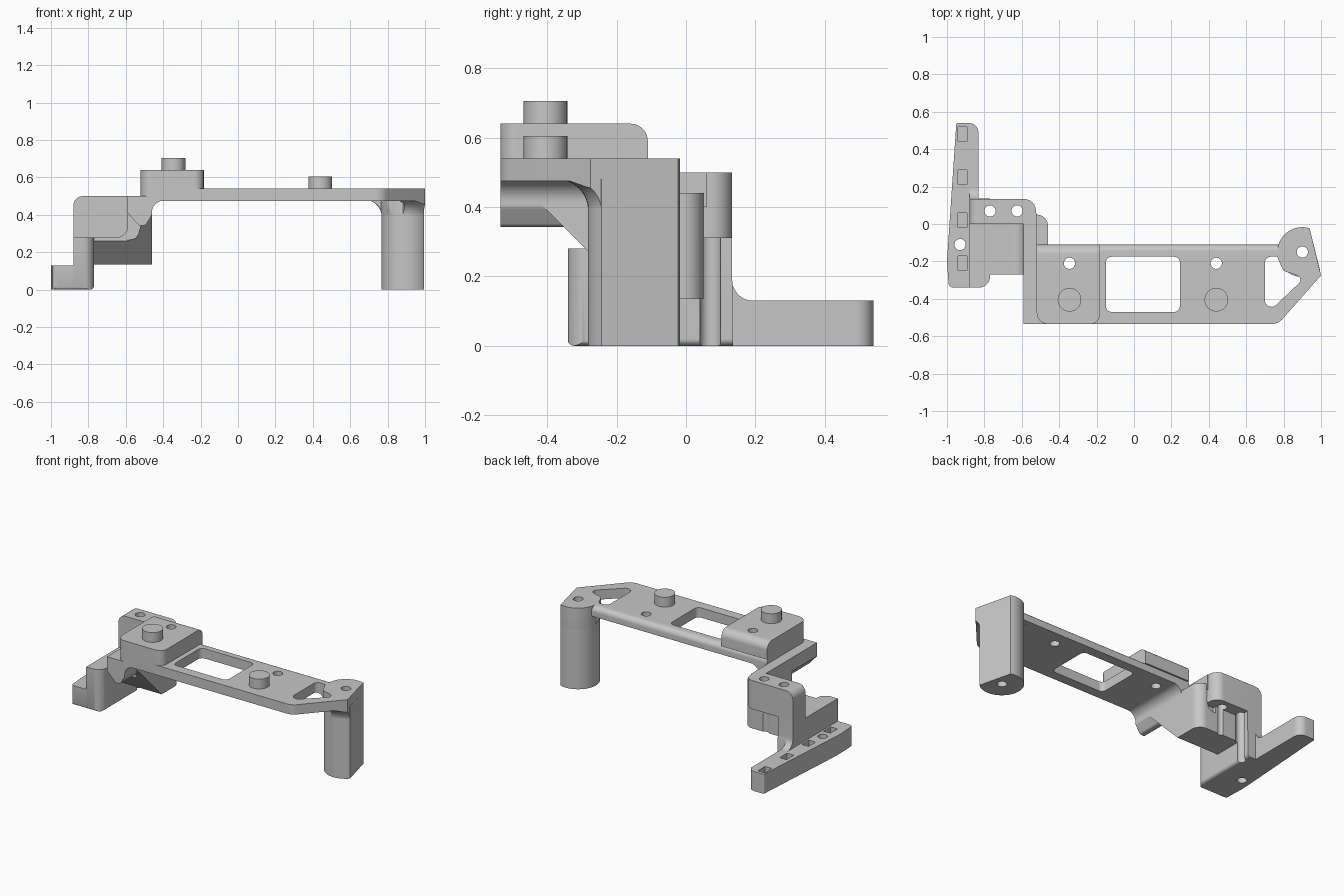
import bpy, bmesh, math
from mathutils import Vector

if "Cube" in bpy.data.objects:
    bpy.data.objects.remove(bpy.data.objects["Cube"])

grey = bpy.data.materials.new("plain grey")
grey.use_nodes = True
grey.diffuse_color = (0.57, 0.57, 0.57, 1)
grey.node_tree.nodes["Principled BSDF"].inputs["Base Color"].default_value = grey.diffuse_color

PLACE = {"z": lambda u, v, w: (u, v, w),
         "y": lambda u, v, w: (u, w, v),
         "x": lambda u, v, w: (w, u, v)}


def rounded(points, steps=8):
    """Outline whose corners (u, v, radius) are replaced by arcs."""
    out = []
    for i, pt in enumerate(points):
        p = Vector(pt[:2])
        r = pt[2] if len(pt) > 2 else 0
        if not r:
            out.append(p)
            continue
        u = (Vector(points[i - 1][:2]) - p).normalized()
        v = (Vector(points[(i + 1) % len(points)][:2]) - p).normalized()
        half = u.angle(v) / 2
        centre = p + (u + v).normalized() * r / math.sin(half)
        a = p + u * r / math.tan(half) - centre
        b = p + v * r / math.tan(half) - centre
        out += [centre + a.lerp(b, k / steps).normalized() * r for k in range(steps + 1)]
    return out


def finish(name, bm):
    bmesh.ops.recalc_face_normals(bm, faces=bm.faces)
    mesh = bpy.data.meshes.new(name)
    bm.to_mesh(mesh)
    bm.free()
    mesh.materials.append(grey)
    ob = bpy.data.objects.new(name, mesh)
    bpy.context.collection.objects.link(ob)
    return ob


def prism(name, axis, points, lo, hi):
    bm = bmesh.new()
    outline = rounded(points)
    rings = [[bm.verts.new(PLACE[axis](p[0], p[1], w)) for p in outline] for w in (lo, hi)]
    bm.faces.new(rings[0])
    bm.faces.new(rings[1])
    for i in range(len(outline)):
        bm.faces.new((rings[0][i - 1], rings[0][i], rings[1][i], rings[1][i - 1]))
    return finish(name, bm)


def arc(x, y, r, start, end, n=32):
    return [(x + r * math.cos(math.radians(start + (end - start) * k / n)),
             y + r * math.sin(math.radians(start + (end - start) * k / n))) for k in range(n + 1)]


def cylinder(name, x, y, r, lo, hi):
    return prism(name, "z", arc(x, y, r, 0, 360, 40)[:-1], lo, hi)


def rect(x0, x1, y0, y1, r=0):
    return [(x0, y0, r), (x1, y0, r), (x1, y1, r), (x0, y1, r)]


def combine(ob, tools, operation="DIFFERENCE"):
    """Apply booleans and drop the helper solids."""
    for t in tools:
        mod = ob.modifiers.new("shape", "BOOLEAN")
        mod.operation, mod.solver, mod.object = operation, "EXACT", t
    graph = bpy.context.evaluated_depsgraph_get()
    mesh = bpy.data.meshes.new_from_object(ob.evaluated_get(graph))
    ob.modifiers.clear()
    ob.data = mesh
    for t in tools:
        bpy.data.objects.remove(t)
    return ob


def drill(x, y):
    return cylinder("drill", x, y, 0.03, -0.1, 0.9)


# Main plate with rounded rear edge, window and holes
PEGS = (-0.345, 0.44)
LEG = (0.9, -0.15)
R = 0.133


def end_window():
    return prism("cutter", "z", [(0.70, -0.175, 0.03), (0.70, -0.49, 0.035), (0.91, -0.29, 0.025),
                                 (0.855, -0.268, 0.02), (0.80, -0.252, 0.03), (0.765, -0.175)],
                 0.3, 0.7)


plate = prism("main_plate", "x", [(-0.535, 0.475), (-0.11, 0.475), (-0.11, 0.54, 0.035),
                                  (-0.535, 0.54)], -0.52, 0.78)
combine(plate, [prism("limit", "z", [(-0.52, -0.535, 0.06), (0.74, -0.535), (0.78, -0.2),
                                     (0.78, 0), (-0.52, 0)], 0.3, 0.7)], "INTERSECT")
combine(plate, [prism("cutter", "z", rect(-0.15, 0.245, -0.47, -0.175, 0.03), 0.3, 0.7),
                end_window()] + [drill(x, -0.21) for x in PEGS])

# Pointed plate end over the leg
end_outline = [(0.70, -0.535), (0.77, -0.535, 0.08), (1.0, -0.275)] + arc(*LEG, R, 73, 180) + [(0.70, -0.15)]
end = prism("plate_end", "z", end_outline, 0.475, 0.54)
combine(end, [end_window(), drill(*LEG)])

# Leg and the flare joining it to the plate
leg = prism("leg", "z", arc(*LEG, R, 73, 315, 48), 0, 0.48)
combine(leg, [drill(*LEG)])
bm = bmesh.new()
rings = []
for k in range(9):
    t = math.pi / 2 * k / 8
    ring = arc(*LEG, R + 0.09 * (1 - math.cos(t)) - 0.001, 0, 360, 48)[:-1]
    rings.append([bm.verts.new((x, y, 0.39 + 0.09 * math.sin(t))) for x, y in ring])
for low, high in zip(rings, rings[1:]):
    for i in range(48):
        bm.faces.new((low[i - 1], low[i], high[i], high[i - 1]))
bm.faces.new(rings[0])
bm.faces.new(rings[-1])
flare = finish("leg_flare", bm)
combine(flare, [prism("limit", "z", end_outline, 0.2, 0.6)], "INTERSECT")
combine(flare, [end_window(), drill(*LEG)])

# Raised pad: rounded front corners and rounded rear top edge
pad = prism("raised_pad", "x", [(-0.535, 0.53), (-0.11, 0.53), (-0.11, 0.64, 0.05),
                                (-0.535, 0.64)], -0.52, -0.183)
combine(pad, [prism("limit", "z", [(-0.52, -0.535, 0.06), (-0.183, -0.535, 0.05),
                                   (-0.183, 0), (-0.52, 0)], 0.4, 0.8)], "INTERSECT")
combine(pad, [drill(PEGS[0], -0.21)])
for name, x, top in zip(("tall_peg", "short_peg"), PEGS, (0.705, 0.605)):
    cylinder(name, x, -0.405, 0.063, 0.5, top)

# Rail under the plate's side
prism("side_rail", "y", [(-0.59, 0.5), (-0.39, 0.5), (-0.39, 0.475), (-0.46, 0.475, 0.06),
                         (-0.46, 0.40, 0.03), (-0.495, 0.343, 0.02), (-0.53, 0.343, 0.02),
                         (-0.59, 0.41)], -0.535, -0.11)
prism("rail_extension", "z", rect(-0.59, -0.52, -0.2, 0.06), 0.4, 0.5)


def bolt_holes():
    return [drill(x, 0.07) for x in (-0.77, -0.625)]


# Sloped block below the rail and the low shelf beside it
block = prism("sloped_block", "x", [(-0.45, 0.44), (-0.145, 0.135), (0.05, 0.135), (0.05, 0.44)],
              -0.59, -0.46)
combine(block, [prism("limit", "z", [(-0.7, -0.5), (-0.46, -0.5), (-0.46, 0.05, 0.06), (-0.7, 0.05)],
                      0, 0.6),
                prism("limit", "y", [(-0.6, 0.1), (-0.45, 0.1), (-0.45, 0.45), (-0.6, 0.45), (-0.6, 0.42),
                                     (-0.52, 0.345), (-0.54, 0.27, 0.04), (-0.6, 0.265)], -0.6, 0.2)],
        "INTERSECT")
combine(block, bolt_holes())
shelf = prism("shelf", "x", [(-0.27, 0.28), (-0.27, 0.26), (-0.145, 0.135), (0.05, 0.135),
                             (0.05, 0.32), (0, 0.32), (0, 0.28)], -0.88, -0.59)
combine(shelf, bolt_holes())
prism("shelf_fillet", "y", [(-0.66, 0.265), (-0.66, 0.28), (-0.59, 0.28, 0.06), (-0.59, 0.44),
                            (-0.5, 0.44), (-0.5, 0.265)], -0.27, 0.03)

# Rear wall with two bolt holes
wall = prism("rear_wall", "y", [(-0.88, 0.31), (-0.525, 0.31), (-0.525, 0.5), (-0.88, 0.5, 0.05)], 0, 0.133)
combine(wall, [prism("limit", "z", [(-0.95, -0.1), (-0.525, -0.1), (-0.525, 0.133, 0.06),
                                    (-0.95, 0.133)], 0.2, 0.7)], "INTERSECT")
combine(wall, bolt_holes())


def soft_base():
    """Limits the lower edges of the foot and web."""
    return [prism("limit", "y", [(-1.01, 0, 0.02), (-0.77, 0, 0.02), (-0.77, 0.6), (-1.01, 0.6)], -0.5, 0.7),
            prism("limit", "x", [(-0.342, 0, 0.02), (0.6, 0), (0.6, 0.6), (-0.342, 0.6)], -1.1, -0.7)]


# Upright web between wall and foot
web = prism("upright_web", "x", [(-0.34, 0), (0.2, 0), (0.2, 0.13), (0.133, 0.13, 0.06),
                                 (0.133, 0.4), (0, 0.4), (0, 0.28), (-0.34, 0.28)], -0.88, -0.77)
combine(web, [prism("limit", "z", [(-0.9, -0.34), (-0.77, -0.34, 0.06), (-0.77, 0.135),
                                   (-0.832, 0.135), (-0.832, 0.3), (-0.9, 0.3)], -0.1, 0.6)]
        + soft_base(), "INTERSECT")
combine(web, [drill(-0.77, 0.07)])

# Tapered foot bar with blind slots and one through hole
foot = prism("foot_bar", "z", [(-0.99, -0.34, 0.025), (-0.84, -0.34), (-0.832, 0.1), (-0.832, 0.54, 0.05),
                               (-0.95, 0.54, 0.01), (-1.0, -0.2)], 0, 0.13)
combine(foot, soft_base(), "INTERSECT")
slots = [prism("cutter", "z", rect(-0.942, -0.892, y - 0.038, y + 0.038), 0.06, 0.3)
         for y in (0.48, 0.25, 0.02, -0.21)]
combine(foot, slots + [drill(-0.93, -0.11)])

# Smooth curved faces, crisp edges
bpy.ops.object.select_all(action="DESELECT")
for ob in bpy.context.collection.objects:
    if ob.type == "MESH" and grey.name in ob.data.materials:
        ob.select_set(True)
        bpy.context.view_layer.objects.active = ob
bpy.ops.object.shade_smooth_by_angle(angle=math.radians(30))
